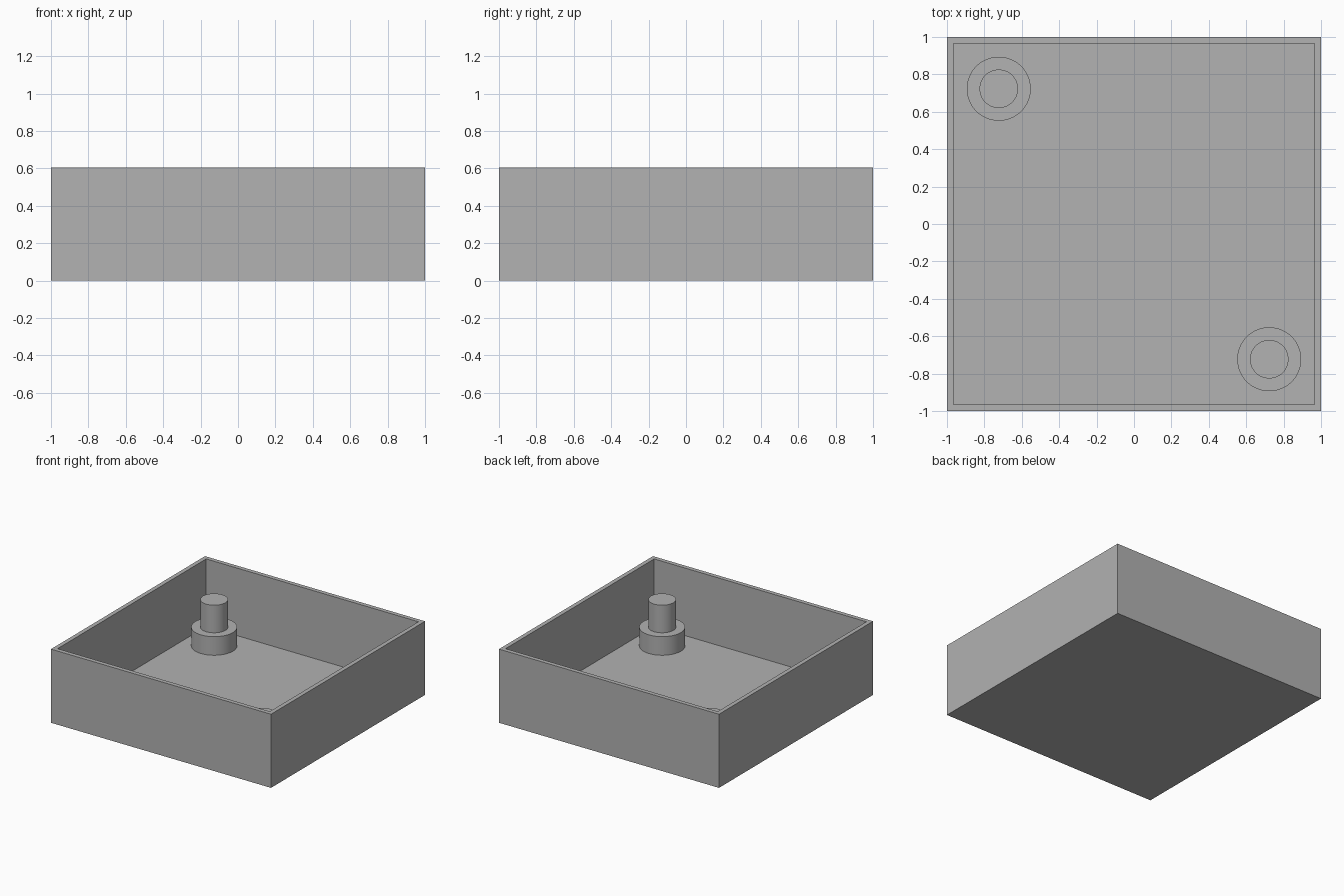
import bpy
import bmesh
from mathutils import Matrix

WIDTH, HEIGHT, WALL, FLOOR = 2.0, 0.605, 0.05, 0.05
PEG_OFFSET = 0.723
COLLAR_RADIUS, COLLAR_TOP = 0.171, 0.203
PIN_RADIUS, PIN_TOP = 0.103, 0.43

cube = bpy.data.objects.get("Cube")
if cube:
    bpy.data.objects.remove(cube, do_unlink=True)

# One plain grey for everything
grey = bpy.data.materials.new("plain_grey")
grey.use_nodes = True
colour = (0.445, 0.445, 0.445, 1)
grey.diffuse_color = colour
grey.node_tree.nodes["Principled BSDF"].inputs["Base Color"].default_value = colour


def finish(name, bm):
    bmesh.ops.recalc_face_normals(bm, faces=bm.faces)
    mesh = bpy.data.meshes.new(name)
    bm.to_mesh(mesh)
    bm.free()
    mesh.materials.append(grey)
    obj = bpy.data.objects.new(name, mesh)
    bpy.context.collection.objects.link(obj)
    return obj


def top_face(bm):
    return max(bm.faces, key=lambda f: f.calc_center_median().z)


def step_top(bm, inset, rise):
    """Inset the top face, then push the inner face up or down."""
    face = top_face(bm)
    bmesh.ops.inset_region(bm, faces=[face], thickness=inset)
    inner = bmesh.ops.extrude_discrete_faces(bm, faces=[face])["faces"][0]
    bmesh.ops.translate(bm, verts=inner.verts, vec=(0, 0, rise))


# Open tray: a box with its top inset and sunk down to the floor
bm = bmesh.new()
bmesh.ops.create_cube(bm, size=1, matrix=Matrix.Translation((0, 0, HEIGHT / 2))
                      @ Matrix.Diagonal((WIDTH, WIDTH, HEIGHT, 1)))
step_top(bm, WALL, FLOOR - HEIGHT)
finish("tray", bm)

# Stepped pegs in two opposite corners: wide collar with a narrow pin
for name, side in (("back_peg", -1), ("front_peg", 1)):
    bm = bmesh.new()
    base = FLOOR - 0.01
    bmesh.ops.create_cone(bm, cap_ends=True, segments=64, radius1=COLLAR_RADIUS,
                          radius2=COLLAR_RADIUS, depth=COLLAR_TOP - base,
                          matrix=Matrix.Translation((0, 0, (COLLAR_TOP + base) / 2)))
    step_top(bm, COLLAR_RADIUS - PIN_RADIUS, PIN_TOP - COLLAR_TOP)
    peg = finish(name, bm)
    peg.location = (side * PEG_OFFSET, -side * PEG_OFFSET, 0)
    bpy.ops.object.select_all(action="DESELECT")
    peg.select_set(True)
    bpy.context.view_layer.objects.active = peg
    bpy.ops.object.shade_smooth_by_angle()
